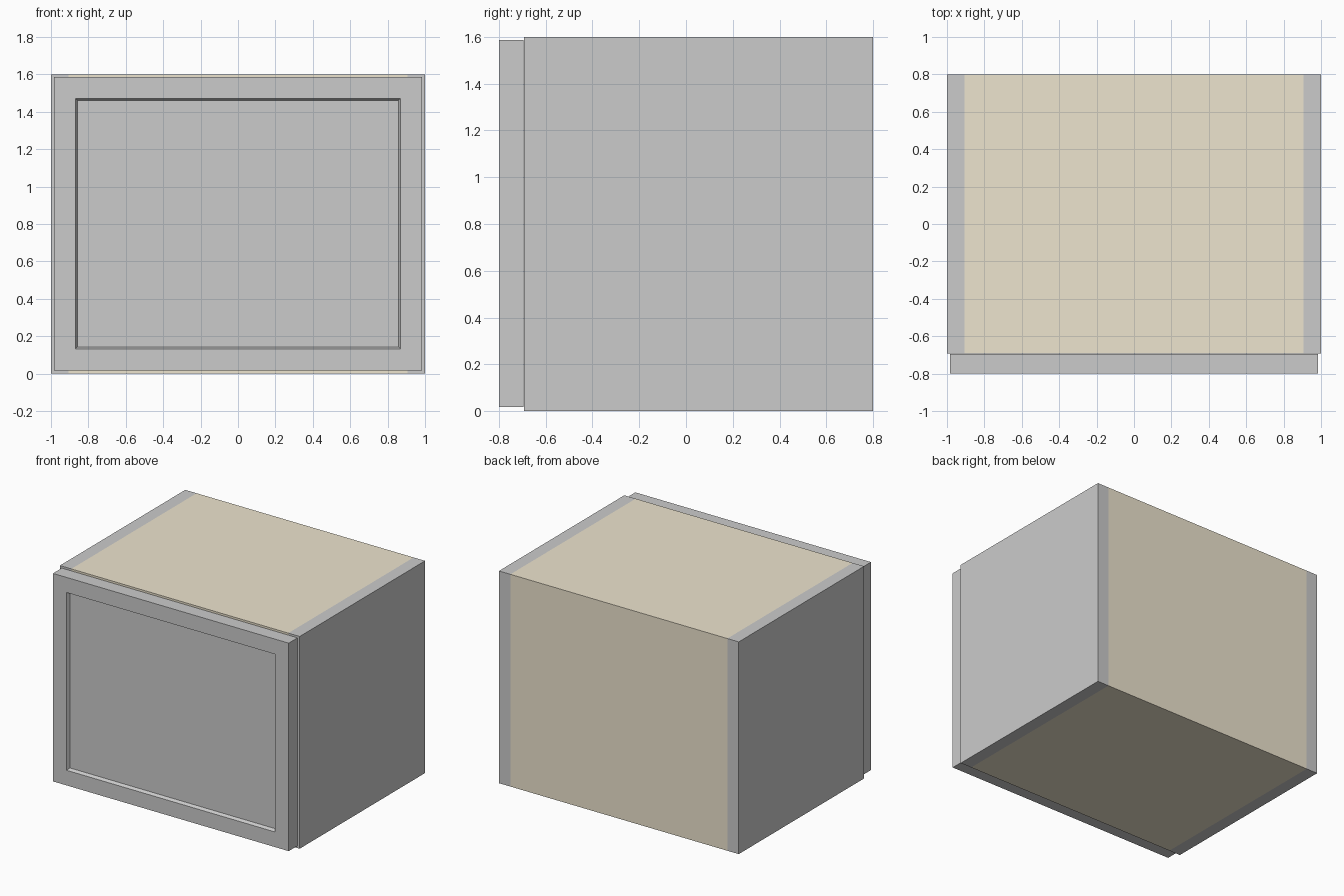
import bpy, bmesh
from mathutils import Vector

if "Cube" in bpy.data.objects:
    bpy.data.objects.remove(bpy.data.objects["Cube"])

HALF_W, INNER, HEIGHT = 1.0, 0.905, 1.6
FRONT, BACK, THICK = -0.693, 0.8, 0.095

tan = bpy.data.materials.new("tan_board")
tan.diffuse_color = (0.85, 0.78, 0.62, 1)
tan.use_nodes = True
tan.node_tree.nodes["Principled BSDF"].inputs["Base Color"].default_value = tan.diffuse_color


def add_object(name, bm, mat=None):
    bmesh.ops.recalc_face_normals(bm, faces=bm.faces)
    mesh = bpy.data.meshes.new(name)
    bm.to_mesh(mesh)
    bm.free()
    obj = bpy.data.objects.new(name, mesh)
    bpy.context.collection.objects.link(obj)
    if mat:
        mesh.materials.append(mat)
    return obj


def box(lo, hi):
    bm = bmesh.new()
    bmesh.ops.create_cube(bm, size=1)
    lo, hi = Vector(lo), Vector(hi)
    bmesh.ops.scale(bm, vec=hi - lo, verts=bm.verts)
    bmesh.ops.translate(bm, vec=(lo + hi) / 2, verts=bm.verts)
    return bm


# Side panels
add_object("right_side", box((INNER, FRONT, 0), (HALF_W, BACK, HEIGHT)))
add_object("left_side", box((-HALF_W, FRONT, 0), (-INNER, BACK, HEIGHT)))

# Bottom, back and top as one C-shaped carcass, open towards the door
profile = [(FRONT, 0), (BACK, 0), (BACK, HEIGHT), (FRONT, HEIGHT),
           (FRONT, HEIGHT - THICK), (BACK - THICK, HEIGHT - THICK),
           (BACK - THICK, THICK), (FRONT, THICK)]
bm = bmesh.new()
face = bm.faces.new([bm.verts.new((-INNER, y, z)) for y, z in profile])
ext = bmesh.ops.extrude_face_region(bm, geom=[face], use_keep_orig=True)
moved = [g for g in ext["geom"] if isinstance(g, bmesh.types.BMVert)]
bmesh.ops.translate(bm, vec=(2 * INNER, 0, 0), verts=moved)
add_object("carcass", bm, tan)

# Door with a recessed centre panel and narrow sloped rim
bm = box((-0.983, -0.8, 0.018), (0.983, FRONT - 0.002, 1.586))
bm.normal_update()
front = min(bm.faces, key=lambda f: f.calc_center_median().y)
bmesh.ops.inset_region(bm, faces=[front], thickness=0.114, use_even_offset=True)
bmesh.ops.inset_region(bm, faces=[front], thickness=0.011, use_even_offset=True)
bmesh.ops.translate(bm, vec=(0, 0.025, 0), verts=front.verts)
add_object("door", bm)
